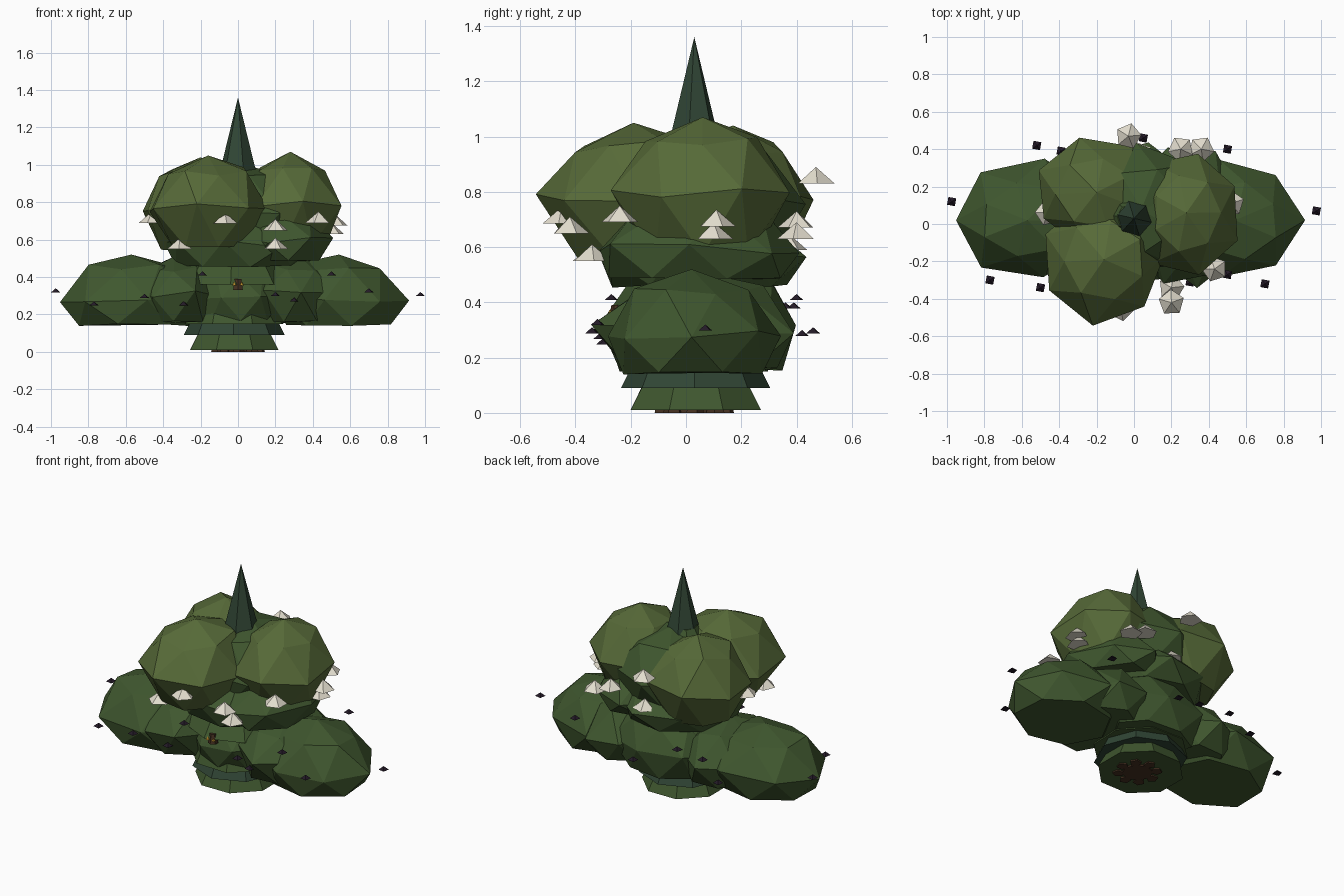
import bpy, bmesh, math, random
from mathutils import Vector, Matrix

if "Cube" in bpy.data.objects:
    bpy.data.objects.remove(bpy.data.objects["Cube"])

random.seed(11)

def material(name, rgb):
    m = bpy.data.materials.new(name)
    m.diffuse_color = (*rgb, 1)
    m.use_nodes = True
    m.node_tree.nodes["Principled BSDF"].inputs["Base Color"].default_value = m.diffuse_color
    return m

MOSS = material("moss_green", (0.095, 0.145, 0.04))
LEAF = material("leaf_green", (0.05, 0.095, 0.028))
PINE = material("pine_green", (0.03, 0.06, 0.035))
CAP = material("pale_cap", (0.78, 0.74, 0.63))
BERRY = material("dark_berry", (0.017, 0.01, 0.02))
BARK = material("bark", (0.06, 0.03, 0.015))
GOLD = material("gold", (0.6, 0.33, 0.03))

def finish(bm, name, mat):
    me = bpy.data.meshes.new(name)
    bm.to_mesh(me)
    bm.free()
    me.materials.append(mat)
    ob = bpy.data.objects.new(name, me)
    bpy.context.collection.objects.link(ob)
    return ob

def lobe(name, c, r, mat, low, n=7, turn=0.0, jitter=0.05, foot=0.75):
    """Coarse foliage clump: staggered rings between a peak and a flat foot at z = low."""
    cx, cy, cz = c
    bm = bmesh.new()
    rings = []
    for k, (s, z) in enumerate([(0.66, cz + 0.7 * r[2]), (1.04, cz), (foot, low)]):
        ring = []
        for i in range(n):
            a = turn + (i + 0.5 * k) * math.tau / n
            q = s * (1 + random.uniform(-jitter, jitter))
            dz = random.uniform(-0.025, 0.025) if k < 2 else random.uniform(0, 0.015)
            ring.append(bm.verts.new((cx + r[0] * q * math.cos(a), cy + r[1] * q * math.sin(a), z + dz)))
        rings.append(ring)
    top = bm.verts.new((cx, cy, cz + r[2]))
    for i in range(n):
        j = (i + 1) % n
        bm.faces.new((top, rings[0][i], rings[0][j]))
        for u, l in zip(rings, rings[1:]):
            bm.faces.new((u[i], l[i], u[j]))
            bm.faces.new((u[j], l[i], l[j]))
    bm.faces.new(rings[2][::-1])
    return finish(bm, name, mat)

def cone(name, c, r1, r2, h, n, mat, turn=0.0):
    """Cone or frustum standing on point c."""
    bm = bmesh.new()
    bmesh.ops.create_cone(bm, cap_ends=True, segments=n, radius1=r1, radius2=r2, depth=h)
    bmesh.ops.transform(bm, verts=bm.verts, matrix=Matrix.Translation(
        Vector(c) + Vector((0, 0, h / 2))) @ Matrix.Rotation(turn, 4, 'Z'))
    return finish(bm, name, mat)

# Stacked needle tiers of the central tree, with the spire on top
tiers = [(0.01, 0.255, 0.18, 0.14, LEAF), (0.09, 0.27, 0.17, 0.2, PINE),
         (0.15, 0.28, 0.16, 0.28, LEAF), (0.36, 0.32, 0.14, 0.26, LEAF),
         (0.52, 0.3, 0.12, 0.3, LEAF), (0.72, 0.24, 0.07, 0.28, LEAF)]
for i, (z, r1, r2, h, mat) in enumerate(tiers):
    cone(f"tier_{i}", (-0.02, 0.035, z), r1, r2, h, 8, mat, 0.4 + 0.37 * i)
cone("spire", (0, 0.03, 0.9), 0.115, 0, 0.46, 6, PINE, 0.3)

# Trunk foot with small roots
cone("trunk", (0, 0.03, 0), 0.09, 0.07, 0.3, 8, BARK)
for i in range(8):
    a = i * math.tau / 8
    cone(f"root_{i}", (0.11 * math.cos(a), 0.03 + 0.11 * math.sin(a), 0), 0.035, 0.01, 0.12, 5, BARK, a)

# Wide lower boughs on both sides
lobe("bough_left_outer", (-0.57, 0.02, 0.29), (0.38, 0.31, 0.23), LEAF, 0.135, 7, 0.0, foot=0.82)
lobe("bough_right_outer", (0.54, 0.02, 0.29), (0.35, 0.31, 0.23), LEAF, 0.135, 7, 0.45, foot=0.84)
lobe("bough_left_inner", (-0.34, 0.03, 0.31), (0.25, 0.35, 0.20), LEAF, 0.15, 7, 0.2, foot=0.82)
lobe("bough_right_inner", (0.33, 0.05, 0.31), (0.25, 0.36, 0.20), LEAF, 0.15, 7, 0.7, foot=0.82)
lobe("bough_back", (0.03, 0.19, 0.31), (0.33, 0.21, 0.20), LEAF, 0.15, 7, 0.1, foot=0.8)
lobe("bough_front", (0.0, -0.05, 0.30), (0.24, 0.21, 0.16), LEAF, 0.16, 7, 0.3, foot=0.8)

# Under-crown clumps
lobe("under_crown", (0.0, 0.05, 0.58), (0.38, 0.37, 0.2), LEAF, 0.45, 8, 0.2, foot=0.86)
lobe("under_crown_right", (0.23, 0.03, 0.60), (0.26, 0.36, 0.17), LEAF, 0.48, 7, 0.4, foot=0.86)

# Three big crown clumps
lobe("crown_front", (-0.16, -0.19, 0.77), (0.32, 0.33, 0.28), MOSS, 0.56, 7, 0.5, foot=0.62)
lobe("crown_right", (0.28, 0.06, 0.79), (0.28, 0.32, 0.28), MOSS, 0.57, 7, 0.9, foot=0.66)
lobe("crown_back", (-0.2, 0.17, 0.77), (0.32, 0.29, 0.27), MOSS, 0.54, 7, 1.4, foot=0.66)
lobe("crown_core", (0.04, 0.08, 0.76), (0.34, 0.33, 0.24), LEAF, 0.55, 7, 0.3, foot=0.8)

# Pale mushroom caps around the crown: x, y, apex z
caps = [(0.43, -0.24, 0.75), (0.2, -0.42, 0.71), (0.2, -0.34, 0.61),
        (-0.07, -0.45, 0.745), (-0.31, -0.34, 0.61), (-0.46, 0.06, 0.75),
        (0.52, 0.11, 0.735), (-0.03, 0.47, 0.89), (0.36, 0.40, 0.69),
        (0.25, 0.40, 0.73), (0.03, 0.37, 0.65), (0.5, 0.1, 0.69)]
for i, (x, y, z) in enumerate(caps):
    cone(f"mushroom_cap_{i}", (x, y, z - 0.06), 0.07, 0, 0.06, 5, CAP, 0.3 + i)

# Small dark berries around the boughs
berries = [(-0.975, 0.12, 0.33), (-0.77, -0.30, 0.26), (-0.50, -0.34, 0.30),
           (-0.29, -0.29, 0.26), (-0.52, 0.42, 0.29), (-0.39, 0.39, 0.39),
           (-0.19, -0.27, 0.42), (-0.19, 0.36, 0.39), (0.05, 0.46, 0.30),
           (0.2, -0.29, 0.31), (0.3, -0.31, 0.28), (0.5, 0.40, 0.42),
           (0.5, -0.27, 0.42), (0.70, -0.32, 0.33), (0.975, 0.07, 0.31)]
for i, (x, y, z) in enumerate(berries):
    cone(f"berry_{i}", (x, y, z - 0.012), 0.03, 0, 0.022, 4, BERRY, 0.6)

# Tiny ornament on the front of the trunk
cone("ornament", (0.0, -0.25, 0.33), 0.03, 0.02, 0.06, 6, BARK)
for s in (-1, 1):
    cone(f"ornament_dot_{s}", (0.02 * s, -0.275, 0.355), 0.012, 0, 0.02, 5, GOLD)
